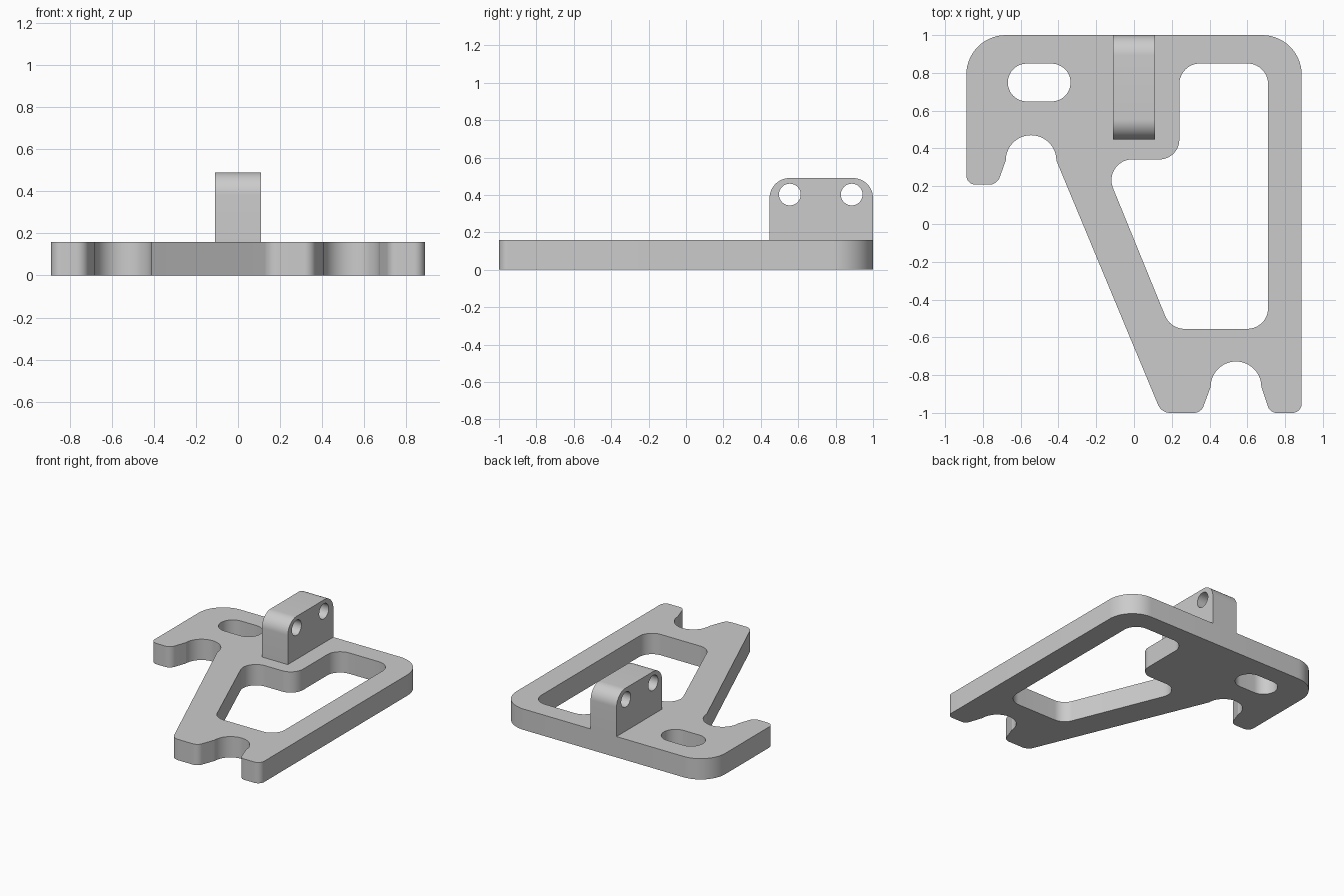
import bpy, bmesh, math
from mathutils import Vector, Matrix

if "Cube" in bpy.data.objects:
    bpy.data.objects.remove(bpy.data.objects["Cube"])


def arc(cx, cy, r, a0, a1, n):
    """Points along a circular arc, angles in degrees."""
    angles = [math.radians(a0 + (a1 - a0) * i / n) for i in range(n + 1)]
    return [Vector((cx + r * math.cos(a), cy + r * math.sin(a))) for a in angles]


def circle(cx, cy, r, n=48):
    return arc(cx, cy, r, 0, 360, n)[:-1]


def rounded(corners, n=14):
    """Closed outline from (x, y, radius) corners; radius 0 keeps the point."""
    out = []
    for i, (x, y, r) in enumerate(corners):
        p = Vector((x, y))
        if r == 0:
            out.append(p)
            continue
        before, after = corners[i - 1], corners[(i + 1) % len(corners)]
        d0 = (Vector(before[:2]) - p).normalized()
        d1 = (Vector(after[:2]) - p).normalized()
        half = d0.angle(d1) / 2
        c = p + (d0 + d1).normalized() * (r / math.sin(half))
        t = r / math.tan(half)
        start, end = p + d0 * t - c, p + d1 * t - c
        a0 = math.atan2(start.y, start.x)
        sweep = math.atan2(start.cross(end), start.dot(end))
        out += arc(c.x, c.y, r, math.degrees(a0), math.degrees(a0 + sweep), n)
    return out


def extrude_profile(name, loops, depth, matrix=Matrix.Identity(4)):
    """Fill an outline with holes, and extrude it along local z."""
    bm = bmesh.new()
    edges = []
    for loop in loops:
        vs = [bm.verts.new((p.x, p.y, 0)) for p in loop]
        edges += [bm.edges.new((vs[i - 1], vs[i])) for i in range(len(vs))]
    bmesh.ops.triangle_fill(bm, edges=edges, use_beauty=True, normal=(0, 0, 1))
    ext = bmesh.ops.extrude_face_region(bm, geom=bm.faces[:], use_keep_orig=True)
    moved = [v for v in ext["geom"] if isinstance(v, bmesh.types.BMVert)]
    bmesh.ops.translate(bm, verts=moved, vec=(0, 0, depth))
    bmesh.ops.transform(bm, matrix=matrix, verts=bm.verts[:])
    bmesh.ops.recalc_face_normals(bm, faces=bm.faces[:])
    mesh = bpy.data.meshes.new(name)
    bm.to_mesh(mesh)
    bm.free()
    obj = bpy.data.objects.new(name, mesh)
    bpy.context.collection.objects.link(obj)
    bpy.ops.object.select_all(action='DESELECT')
    obj.select_set(True)
    bpy.context.view_layer.objects.active = obj
    bpy.ops.object.shade_smooth_by_angle(angle=math.radians(15))
    return obj


def arch(cx, cy, r):
    """Rounded notch roof, running right to left."""
    return [(p.x, p.y, 0) for p in arc(cx, cy, r, 0, 180, 28)]


# Flat plate: outline with two arched notches, a window and a slot
outline = rounded(
    [(-0.888, 1, 0.21), (0.888, 1, 0.21), (0.888, -1, 0.05), (0.72, -1, 0.05)]
    + arch(0.54, -0.862, 0.134)
    + [(0.355, -1, 0.055), (0.145, -1, 0.07)]
    + arch(-0.545, 0.336, 0.134)
    + [(-0.725, 0.208, 0.06), (-0.888, 0.208, 0.05)])
window = rounded([
    (0.24, 0.85, 0.11), (0.71, 0.85, 0.11), (0.71, -0.555, 0.11),
    (0.193, -0.555, 0.11), (-0.173, 0.342, 0.11), (0.24, 0.342, 0.105)])
slot = arc(-0.568, 0.749, 0.1, 90, 270, 24) + arc(-0.436, 0.749, 0.1, -90, 90, 24)
extrude_profile("plate", [outline, window, slot], 0.16)

# Upright lug with rounded top corners and two cross holes
lug = rounded([(0.447, 0.16, 0), (1, 0.16, 0), (1, 0.49, 0.107), (0.447, 0.49, 0.107)])
holes = [circle(y, 0.402, 0.058) for y in (0.555, 0.886)]
side_on = Matrix(((0, 0, 1, -0.11), (1, 0, 0, 0), (0, 1, 0, 0), (0, 0, 0, 1)))
extrude_profile("upright_lug", [lug] + holes, 0.22, side_on)
